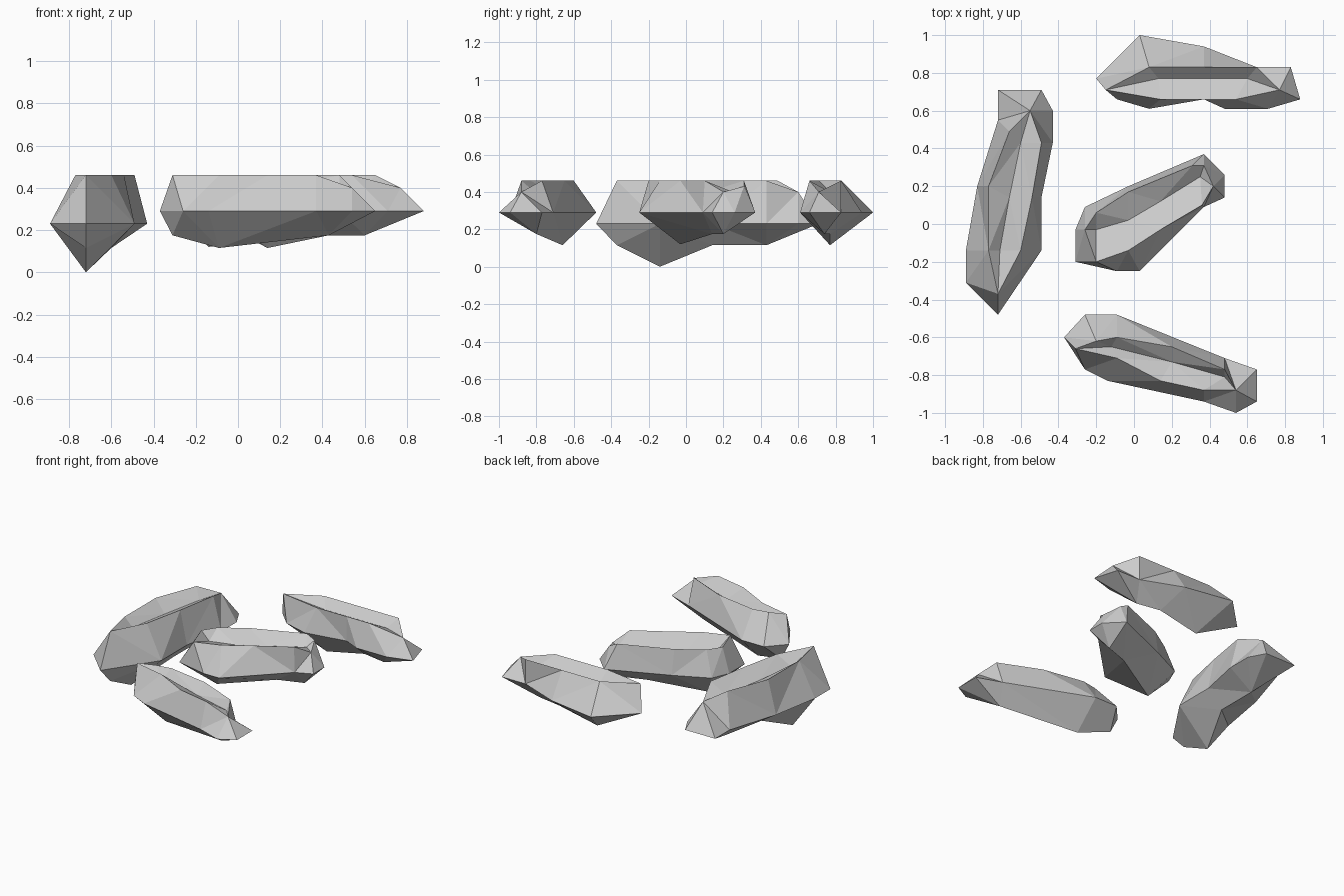
import bpy, bmesh
from mathutils import Vector

if "Cube" in bpy.data.objects:
    bpy.data.objects.remove(bpy.data.objects["Cube"])


def points(coords, z):
    return [Vector((c[0], c[1], c[2] if len(c) > 2 else z)) for c in coords]


def there_and_back(path):
    return path + path[-2:0:-1]


def bridge(bm, a, b):
    # Triangulate between two closed loops using the shortest set of rungs
    n, m = len(a), len(b)
    best = {(0, 0): (0.0, None)}
    for i in range(n + 1):
        for j in range(m + 1):
            if i == j == 0:
                continue
            rung = (a[i % n].co - b[j % m].co).length
            best[i, j] = min((best[p][0] + rung, p)
                             for p in ((i - 1, j), (i, j - 1)) if p in best)
    state = (n, m)
    while state != (0, 0):
        prev = best[state][1]
        i, j = state
        pi, pj = prev
        corners = (a[i % n], b[j % m], a[pi % n] if pi != i else b[pj % m])
        if len(set(corners)) == 3 and not bm.faces.get(corners):
            bm.faces.new(corners)
        state = prev


def stone(name, waist_z, waist, rim, floor, keel):
    bm = bmesh.new()
    cache = {}

    def verts(pts):
        out = []
        for p in pts:
            k = tuple(p)
            if k not in cache:
                cache[k] = bm.verts.new(p)
            out.append(cache[k])
        return out

    w = verts(points(waist, waist_z))
    r = verts(points(rim, 0.46))
    f = verts(there_and_back(points(floor, 0.40)))
    k = verts(there_and_back(points(keel, 0.175)))
    bridge(bm, w, r)   # upper walls
    bridge(bm, r, f)   # hollow top
    bridge(bm, w, k)   # underside
    bmesh.ops.recalc_face_normals(bm, faces=bm.faces[:])
    me = bpy.data.meshes.new(name)
    bm.to_mesh(me)
    bm.free()
    bpy.context.collection.objects.link(bpy.data.objects.new(name, me))


# Left stone, deepest keel
stone("left_stone", 0.23,
      [(-.72, -.48), (-.89, -.31), (-.89, -.14), (-.83, .20), (-.72, .55), (-.72, .71),
       (-.49, .71), (-.43, .60), (-.43, .43), (-.49, .14), (-.49, -.14)],
      [(-.72, -.37), (-.77, -.14), (-.77, .20), (-.66, .49), (-.55, .60, .40),
       (-.49, .43), (-.54, .14), (-.60, -.14)],
      [(-.71, -.14), (-.66, .14), (-.60, .43)],
      [(-.72, -.37, .115), (-.72, -.14, 0), (-.60, .14, .115), (-.60, .43, .115)])

# Middle stone
stone("middle_stone", 0.29,
      [(-.31, -.20), (-.31, -.03), (-.26, .09), (-.03, .20), (.37, .37), (.48, .26),
       (.48, .14), (.37, .09), (.03, -.25), (-.09, -.25)],
      [(-.20, -.20), (-.26, -.03), (-.20, .06), (-.03, .17), (.31, .31), (.37, .31, .43),
       (.42, .20, .40), (.36, .10), (.14, -.03), (-.03, -.14)],
      [(-.20, -.03), (-.03, .02), (.14, .12), (.35, .25)],
      [(-.14, -.03, .12), (.20, .14), (.37, .20)])

# Front stone
stone("front_stone", 0.29,
      [(-.37, -.60), (-.26, -.48), (-.09, -.48), (.48, -.71), (.65, -.77), (.65, -.94),
       (.54, -1.0), (.37, -.94), (-.14, -.83), (-.26, -.77)],
      [(-.31, -.66), (-.20, -.62), (-.09, -.60), (.20, -.65), (.48, -.77),
       (.54, -.88, .40), (.37, -.88), (.14, -.83), (-.09, -.71)],
      [(-.12, -.65), (.20, -.73), (.48, -.81)],
      [(-.31, -.60), (-.09, -.66, .115), (.43, -.80)])

# Back stone
stone("back_stone", 0.29,
      [(-.20, .77), (.03, 1.0), (.37, .94), (.65, .83), (.83, .83), (.88, .66),
       (.71, .61), (.48, .61), (.37, .66), (.08, .61), (-.09, .66)],
      [(-.15, .71), (.08, .83), (.37, .83), (.65, .83), (.77, .71, .40),
       (.54, .66), (.37, .66), (.14, .66)],
      [(.13, .77), (.37, .77), (.60, .77)],
      [(.14, .77, .115), (.43, .77), (.60, .74)])
